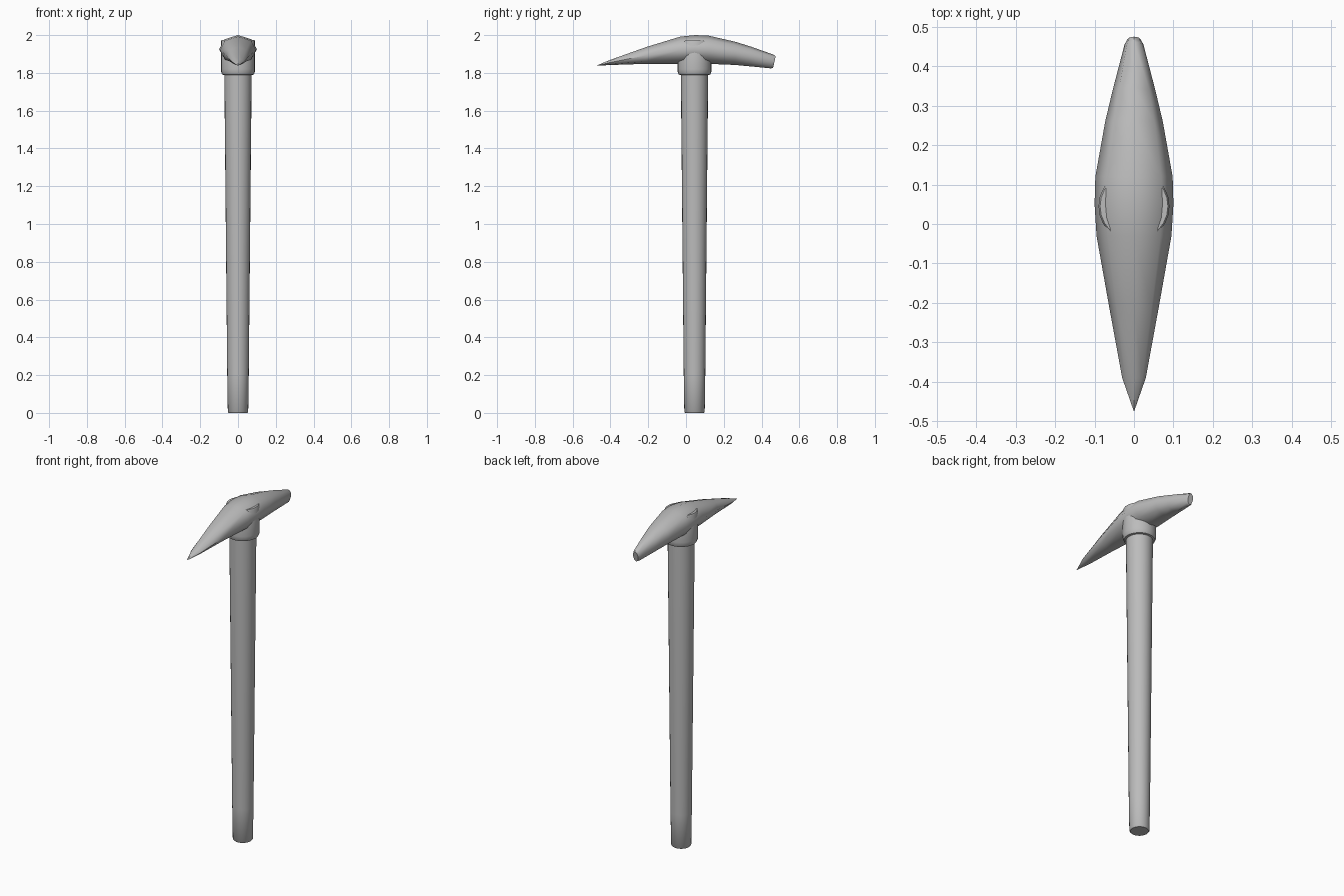
import bpy
import bmesh
import math

if "Cube" in bpy.data.objects:
    bpy.data.objects.remove(bpy.data.objects["Cube"])

grey = bpy.data.materials.new("plain_grey")
grey.use_nodes = True
grey.diffuse_color = (0.5, 0.5, 0.5, 1)
grey.node_tree.nodes["Principled BSDF"].inputs["Base Color"].default_value = (0.5, 0.5, 0.5, 1)

AXIS_Y = 0.045  # the shaft stands slightly behind the centre


def loft(name, rings, angle):
    """Skin a row of closed rings, cap both ends and shade smooth."""
    bm = bmesh.new()
    loops = [[bm.verts.new(p) for p in ring] for ring in rings]
    n = len(loops[0])
    for a, b in zip(loops, loops[1:]):
        for i in range(n):
            j = (i + 1) % n
            bm.faces.new((a[i], a[j], b[j], b[i]))
    bm.faces.new(loops[0])
    bm.faces.new(loops[-1])
    bmesh.ops.remove_doubles(bm, verts=bm.verts, dist=0.0005)
    bmesh.ops.recalc_face_normals(bm, faces=bm.faces)
    mesh = bpy.data.meshes.new(name)
    bm.to_mesh(mesh)
    bm.free()
    mesh.materials.append(grey)
    obj = bpy.data.objects.new(name, mesh)
    bpy.context.collection.objects.link(obj)
    bpy.ops.object.select_all(action="DESELECT")
    obj.select_set(True)
    bpy.context.view_layer.objects.active = obj
    bpy.ops.object.shade_smooth_by_angle(angle=math.radians(angle))
    return obj


def turned(name, profile, sides=24):
    """Upright round part from (radius, height) pairs."""
    angles = [math.tau * i / sides for i in range(sides)]
    rings = [[(r * math.cos(a), AXIS_Y + r * math.sin(a), z) for a in angles]
             for r, z in profile]
    return loft(name, rings, 50)


# Tapered shaft with a softened foot
turned("handle", [(0.049, 0), (0.054, 0.006), (0.057, 0.2), (0.072, 1.75), (0.072, 1.88)])

# Socket: its upper shoulders break through the sides of the head
turned("collar", [(0.07, 1.788), (0.083, 1.791), (0.089, 1.805), (0.09, 1.82),
                  (0.09, 1.968), (0.086, 1.975)])

# Curved head, eight-sided: y, top, bottom, half width, lean of the section
stations = [
    (-0.475, 1.839, 1.838, 0.0005, 0),
    (-0.39, 1.873, 1.842, 0.03, 0),
    (-0.21, 1.937, 1.848, 0.063, 0),
    (-0.03, 1.992, 1.848, 0.095, 0),
    (0.05, 2.0, 1.85, 0.1, 0),
    (0.12, 1.997, 1.848, 0.098, 0),
    (0.26, 1.965, 1.842, 0.073, 0),
    (0.34, 1.939, 1.835, 0.054, 0.004),
    (0.455, 1.897, 1.824, 0.024, 0.007),
    (0.468, 1.889, 1.826, 0.017, 0.007),
]
head_rings = []
for y, top, bottom, w, lean in stations:
    mid, h = (top + bottom) / 2, (top - bottom) / 2
    head_rings.append([(w * math.cos(a), y + lean * math.sin(a), mid + h * math.sin(a))
                       for a in (math.tau * i / 8 for i in range(8))])
loft("pick_head", head_rings, 60)
